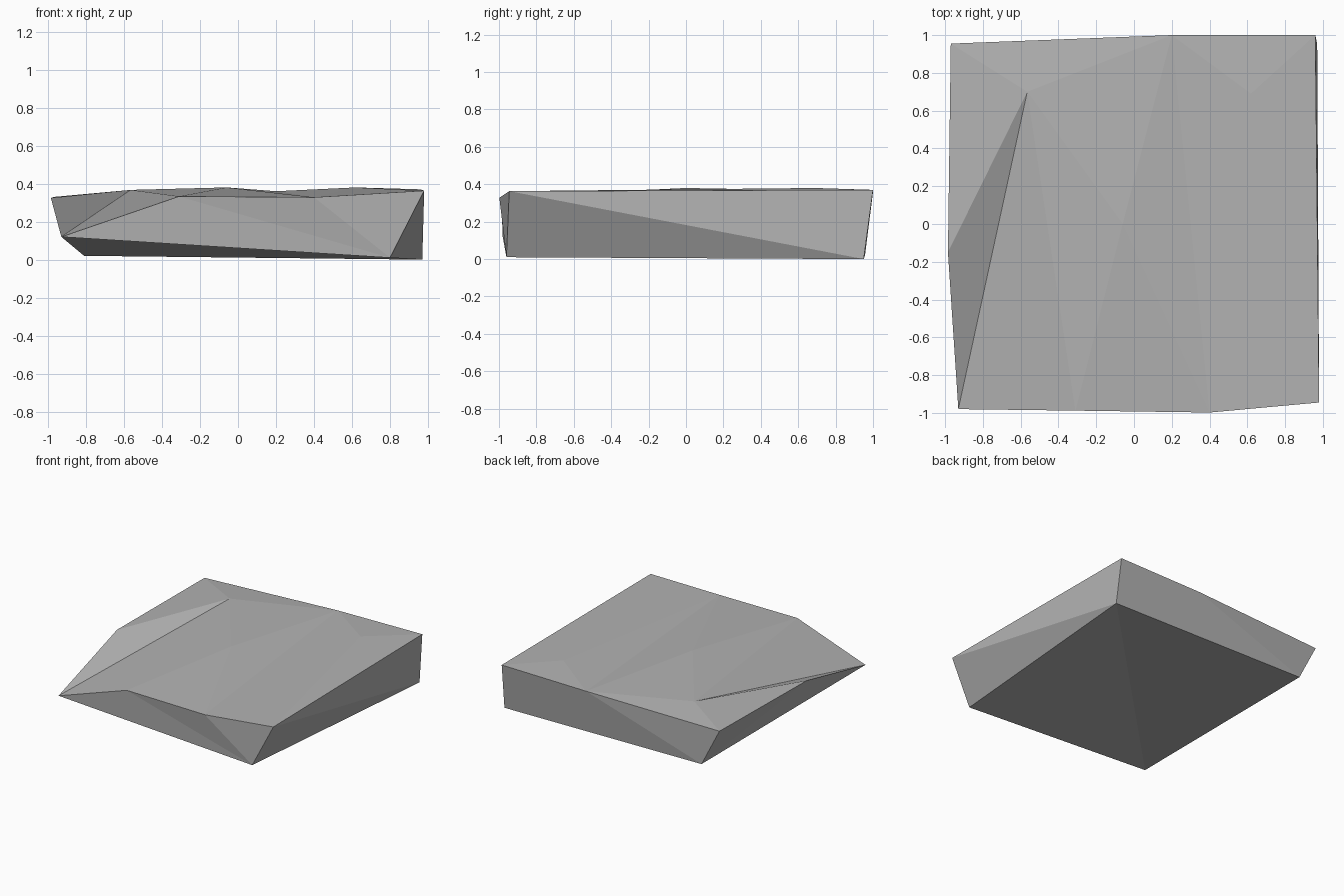
import bpy, bmesh

if "Cube" in bpy.data.objects:
    bpy.data.objects.remove(bpy.data.objects["Cube"])

# Corners of the slab: base, rim and raised spots on the top
P = {
    'A': (-.93, -.98, .12), 'B': (.80, -.96, .01), 'C': (.97, .95, 0), 'D': (-.81, .957, .02),
    'E': (-.31, -.988, .333), 'F': (.40, -.998, .328), 'G': (.98, -.945, .363),
    'H': (.96, 1.0, .37), 'I': (.20, 1.0, .36), 'J': (-.97, .955, .33), 'K': (-.985, -.15, .325),
    'L': (-.565, .70, .367), 'M': (-.06, .0, .38), 'N': (.62, .69, .38),
}
BASE = "ACB ADC"
TOP = "AKL KJL JIL LIM LAE LME MFE MIF INF NGF NHG IHN"
FRONT = "ABE EBF FBG"
RIGHT = "GBC GCH"
BACK = "HCI ICD IDJ"
LEFT = "JDK KDA"

stone = bpy.data.materials.new("grey stone")
stone.diffuse_color = (.45, .45, .45, 1)
stone.use_nodes = True
stone.node_tree.nodes["Principled BSDF"].inputs["Base Color"].default_value = stone.diffuse_color

# Faceted stone slab
bm = bmesh.new()
v = {k: bm.verts.new(p) for k, p in P.items()}
for side in (BASE, TOP, FRONT, RIGHT, BACK, LEFT):
    for tri in side.split():
        bm.faces.new([v[c] for c in tri])
bmesh.ops.recalc_face_normals(bm, faces=bm.faces)
mesh = bpy.data.meshes.new("stone_slab")
bm.to_mesh(mesh)
bm.free()
mesh.materials.append(stone)
bpy.context.collection.objects.link(bpy.data.objects.new("stone_slab", mesh))
